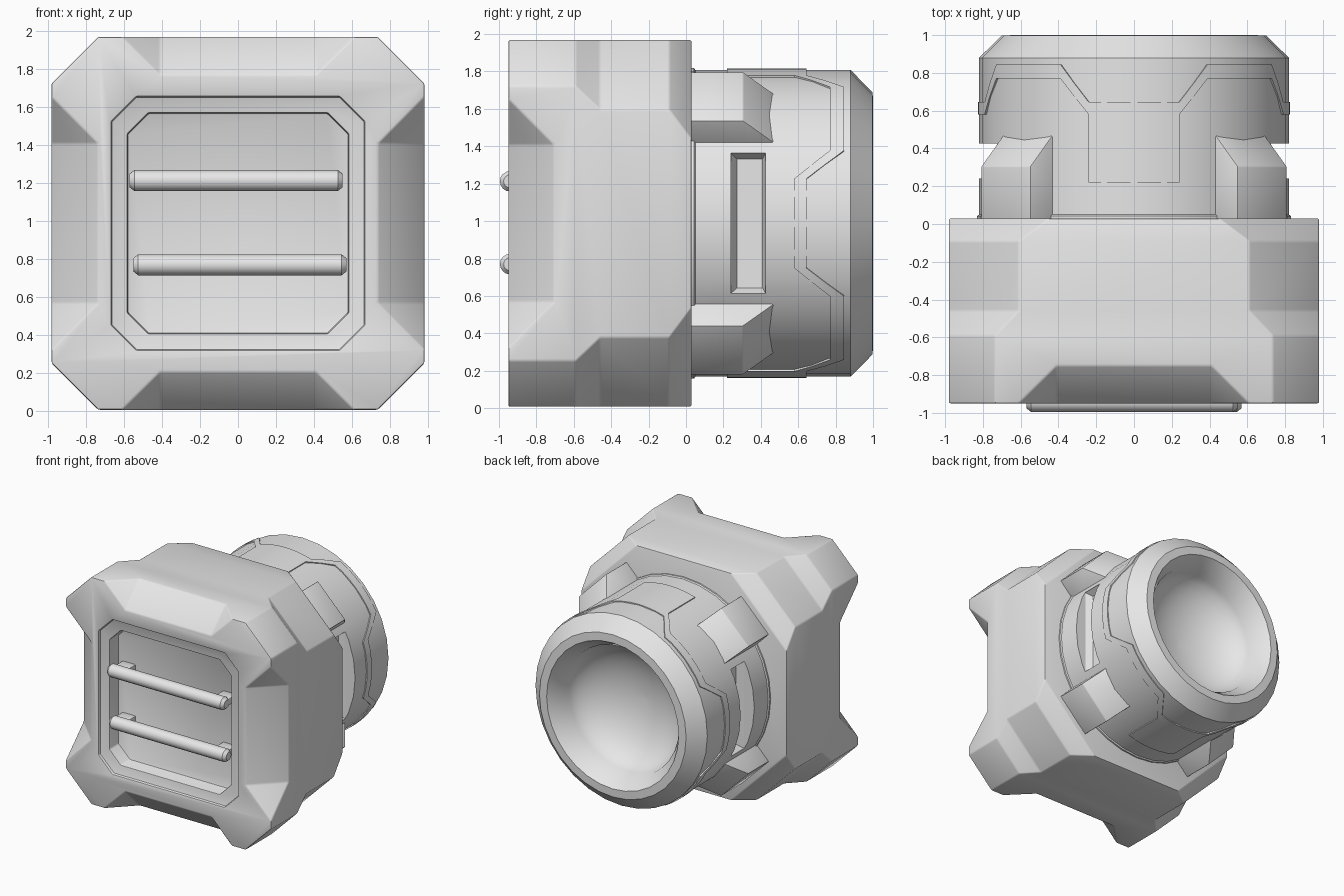
import bpy, bmesh, math
from mathutils import Vector, Matrix

if "Cube" in bpy.data.objects:
    bpy.data.objects.remove(bpy.data.objects["Cube"])

C, H = 0.988, 0.98          # axis height, half size of the block
FRONT, BACK = -0.95, 0.03

grey = bpy.data.materials.new("light grey")
grey.diffuse_color = (0.8, 0.8, 0.8, 1)
grey.use_nodes = True
grey.node_tree.nodes["Principled BSDF"].inputs["Base Color"].default_value = grey.diffuse_color


def loft(name, rings, closed=False, turn=0.0):
    """Skin equal-length point rings; turn spins them about the barrel axis."""
    rot = Matrix.Translation((0, 0, C)) @ Matrix.Rotation(turn, 4, 'Y')
    bm = bmesh.new()
    vs = [[bm.verts.new(rot @ Vector(p)) for p in r] for r in rings]
    n = len(vs[0])
    pairs = list(zip(vs, vs[1:])) + ([(vs[-1], vs[0])] if closed else [])
    for a, b in pairs:
        for i in range(n):
            j = (i + 1) % n
            bm.faces.new((a[i], a[j], b[j], b[i]))
    if not closed:
        bm.faces.new(vs[0])
        bm.faces.new(vs[-1])
    bmesh.ops.recalc_face_normals(bm, faces=bm.faces)
    me = bpy.data.meshes.new(name)
    bm.to_mesh(me)
    bm.free()
    me.materials.append(grey)
    ob = bpy.data.objects.new(name, me)
    bpy.context.collection.objects.link(ob)
    return ob


def activate(ob):
    bpy.ops.object.select_all(action='DESELECT')
    ob.select_set(True)
    bpy.context.view_layer.objects.active = ob


def finish(ob, bevel=0.0):
    activate(ob)
    if bevel:
        m = ob.modifiers.new("edge", 'BEVEL')
        m.width, m.segments, m.limit_method = bevel, 2, 'ANGLE'
        m.angle_limit = math.radians(25)
        bpy.ops.object.modifier_apply(modifier=m.name)
    bpy.ops.object.shade_smooth_by_angle(angle=math.radians(30))


def cut(ob, cutter):
    activate(ob)
    m = ob.modifiers.new("cut", 'BOOLEAN')
    m.operation, m.solver, m.object = 'DIFFERENCE', 'EXACT', cutter
    bpy.ops.object.modifier_apply(modifier=m.name)
    bpy.data.objects.remove(cutter)


def octagon(h, c, y):
    k = h - c
    return [(x, y, z) for x, z in ((k, h), (h, k), (h, -k), (k, -h),
                                   (-k, -h), (-h, -k), (-h, k), (-k, h))]


def circle(r, y, n=32):
    return [(r * math.cos(2 * math.pi * i / n), y, r * math.sin(2 * math.pi * i / n))
            for i in range(n)]


# Block: octagon whose corner chamfers deepen towards the back
body = loft("body_block", [octagon(H, c, y) for y, c in
            ((FRONT, .245), (-.59, .245), (-.46, .37), (-.09, .37), (BACK, .53))])

# Sloped notches in the four front edges
for k in range(4):
    d, w = (.2, .41) if k % 2 == 0 else (.245, .42)
    e = t = .3
    a, b = (FRONT - e, H - d - e), (FRONT + d + e, H + e)
    rings = [[(-w - 2 * s, a[0] - s, a[1] + s), (w + 2 * s, a[0] - s, a[1] + s),
              (w + 2 * s, b[0] - s, b[1] + s), (-w - 2 * s, b[0] - s, b[1] + s)]
             for s in (0, t)]
    cut(body, loft("notch_cutter", rings, turn=k * math.pi / 2))

# Stepped recess in the front face
for h, c, depth in ((.665, .13, .025), (.58, .11, .15)):
    cut(body, loft("recess_cutter", [octagon(h, c, -1.2), octagon(h, c, FRONT + depth)]))
finish(body, .01)

# Barrel with tapered lip and hollow bowl
profile = [(.83, 0), (.83, .043), (.82, .05), (.82, .88), (.70, .998), (.63, 1.0), (.55, .88)]
for i in range(1, 9):
    t = math.radians(90 - i * 11)
    profile.append((.55 * math.sin(t), .88 - .32 * math.cos(t)))
barrel = loft("barrel", [circle(r, y) for r, y in profile])

# Bevelled slots on the left and right of the barrel
for s in (-1, 1):
    rings = []
    for x, y0, y1, z in ((.67, .272, .41, .345), (.72, .24, .425, .375), (1.0, .24, .425, .375)):
        rings.append([(s * x, y0, -z), (s * x, y1, -z), (s * x, y1, z), (s * x, y0, z)])
    cut(barrel, loft("slot_cutter", rings))
finish(barrel)

# Four diagonal clamp blocks with sloped ends
for k in range(4):
    section = ((0, .6), (0, .96), (.305, .96), (.665, .6))
    finish(loft("clamp_block", [[(x, y, z) for y, z in section] for x in (-.185, .185)],
                turn=math.pi / 4 + k * math.pi / 2), .006)


def wrap(name, steps, span, closed=False):
    """Thin plate following the barrel; span(step) gives its y range."""
    rings = []
    for i in steps:
        a = i * math.pi / 32
        y0, y1 = span(i)
        rings.append([(r * math.cos(a), y, r * math.sin(a))
                      for r, y in ((.81, y0), (.827, y0), (.827, y1), (.81, y1))])
    finish(loft(name, rings, closed))


# Zigzag band around the barrel
def band_span(i):
    off = abs((i + 8) % 16 - 8)
    f = min(max((off - 3) / 2, 0), 1)
    return .58 + .19 * f, .645 + .2 * f


wrap("zigzag_band", range(64), band_span, True)

# Raised panels on top and bottom of the barrel
for centre in (16, 48):
    wrap("barrel_panel", range(centre - 3, centre + 4), lambda i: (.22, .59))

# Two horizontal bars in the recess, with end brackets
for z, shift in ((.225, -.01), (-.218, .01)):
    ends = ((-.56, .035), (-.535, .055), (.535, .055), (.56, .035))
    finish(loft("front_bar", [[(x + shift, p[0] - .94, p[2] + z) for p in circle(r, 0, 16)]
                              for x, r in ends]))
    for s in (-1, 1):
        rings = [[(s * .48 + dx, y, z + dz) for dx, dz in
                  ((-.065, -.03), (.065, -.03), (.065, .03), (-.065, .03))]
                 for y in (-.93, -.79)]
        finish(loft("bar_bracket", rings), .012)
